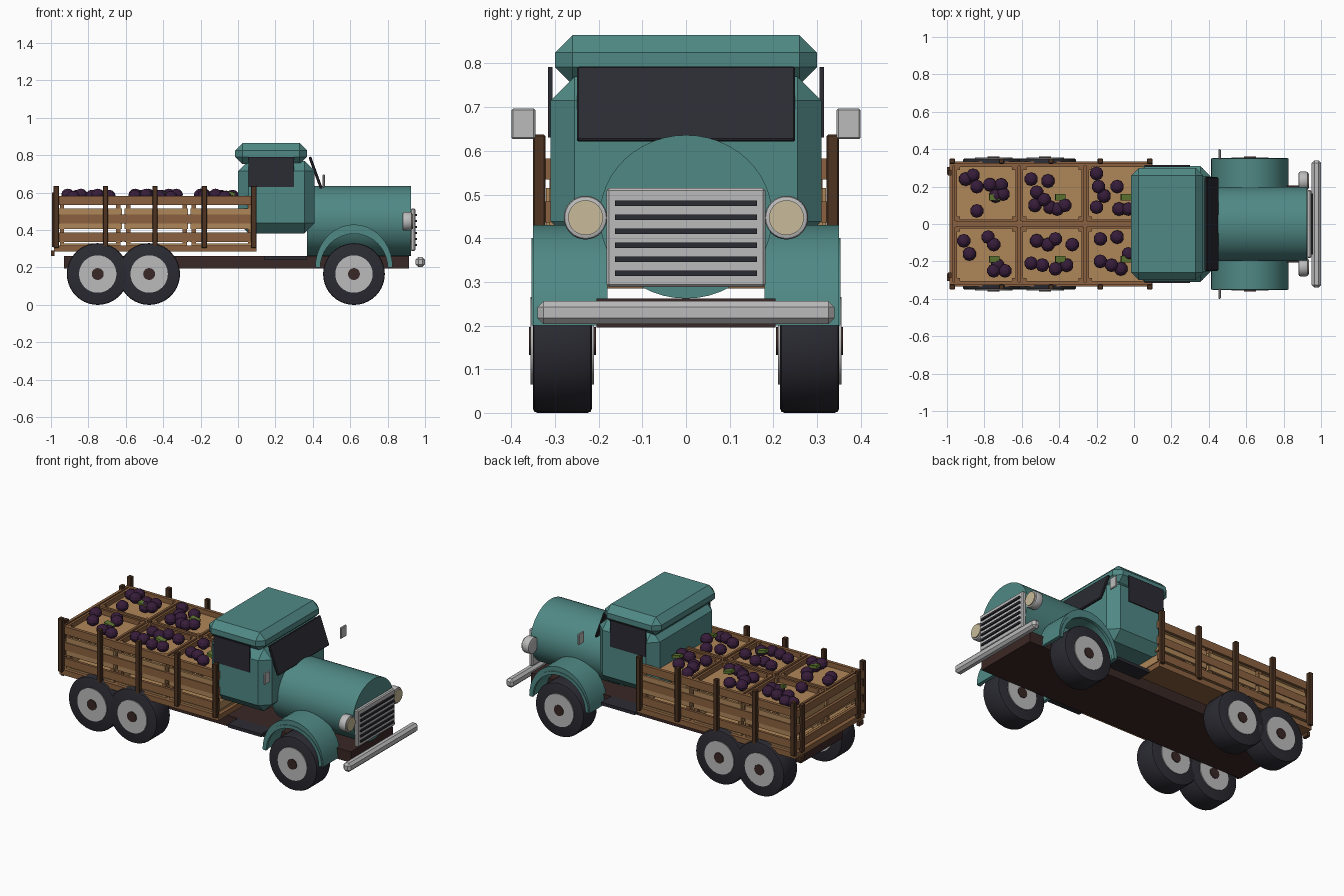
import bpy, bmesh, math
from mathutils import Matrix, Vector

if "Cube" in bpy.data.objects:
    bpy.data.objects.remove(bpy.data.objects["Cube"])


def mat(name, r, g, b):
    m = bpy.data.materials.new(name)
    m.diffuse_color = (r, g, b, 1)
    m.use_nodes = True
    m.node_tree.nodes["Principled BSDF"].inputs["Base Color"].default_value = m.diffuse_color
    return m


TEAL = mat("teal paint", .08, .25, .235)
DARK = mat("black rubber and glass", .024, .024, .033)
GREY = mat("light metal", .5, .5, .5)
CREAM = mat("cream lens", .58, .5, .33)
POST = mat("dark wood", .075, .034, .016)
SLAT = mat("mid wood", .26, .12, .05)
TAN = mat("pale wood", .43, .24, .1)
FRAME = mat("brown chassis", .042, .021, .019)
PLUM = mat("purple fruit", .038, .012, .042)
GREEN = mat("green leaf", .115, .19, .03)


def finish(name, bm, material, smooth=False):
    bmesh.ops.recalc_face_normals(bm, faces=bm.faces)
    me = bpy.data.meshes.new(name)
    bm.to_mesh(me)
    bm.free()
    me.materials.append(material)
    ob = bpy.data.objects.new(name, me)
    bpy.context.collection.objects.link(ob)
    if smooth:
        bpy.ops.object.select_all(action='DESELECT')
        ob.select_set(True)
        bpy.context.view_layer.objects.active = ob
        bpy.ops.object.shade_smooth_by_angle(angle=math.radians(35))
    return ob


def box(name, x, y, z, material, bevel=0, tilt=0):
    """Box from (min, max) ranges, optional chamfer and tilt about y."""
    bm = bmesh.new()
    bmesh.ops.create_cube(bm, size=1)
    bmesh.ops.scale(bm, vec=(x[1] - x[0], y[1] - y[0], z[1] - z[0]), verts=bm.verts)
    if bevel:
        bmesh.ops.bevel(bm, geom=bm.edges[:], offset=bevel, segments=1, affect='EDGES')
    c = Vector((sum(x) / 2, sum(y) / 2, sum(z) / 2))
    bmesh.ops.transform(bm, matrix=Matrix.Translation(c) @ Matrix.Rotation(tilt, 4, 'Y'), verts=bm.verts)
    return finish(name, bm, material)


def cyl(name, axis, centre, r, length, material, bevel=0, seg=32, squash=1):
    """Cylinder along x or y."""
    bm = bmesh.new()
    bmesh.ops.create_cone(bm, cap_ends=True, segments=seg, radius1=r, radius2=r, depth=length)
    if bevel:
        rims = [e for e in bm.edges if abs(e.verts[0].co.z - e.verts[1].co.z) < 1e-5]
        bmesh.ops.bevel(bm, geom=rims, offset=bevel, segments=2, profile=.5, affect='EDGES')
    rot = Matrix.Rotation(math.pi / 2, 4, 'Y' if axis == 'x' else 'X')
    bmesh.ops.transform(bm, matrix=Matrix.Translation(centre) @ Matrix.Diagonal((1, 1, squash, 1)) @ rot,
                        verts=bm.verts)
    return finish(name, bm, material, True)


def arch(name, cx, cz, outer, inner, y0, y1, material, n=20):
    """Half-ring in the xz plane extruded along y; outer and inner are (rx, rz)."""
    bm = bmesh.new()
    rings = []
    for i in range(n + 1):
        a = math.pi * i / n
        rings.append([bm.verts.new((cx + r[0] * math.cos(a), y, cz + r[1] * math.sin(a)))
                      for r, y in ((outer, y0), (outer, y1), (inner, y1), (inner, y0))])
    for a, b in zip(rings, rings[1:]):
        for k in range(4):
            bm.faces.new((a[k], a[(k + 1) % 4], b[(k + 1) % 4], b[k]))
    bm.faces.new(rings[0])
    bm.faces.new(rings[-1][::-1])
    return finish(name, bm, material, True)


def span(s, a, b):
    """Mirror the range a..b across y = 0 for s = -1."""
    return (a, b) if s > 0 else (-b, -a)


# chassis, bumper
box("chassis", (-.93, .915), (-.205, .205), (.195, .262), FRAME)
box("front_bumper", (.95, 1), (-.34, .34), (.203, .256), GREY, .014)

# cab, roof, windscreen, hood
box("cab_body", (0, .41), (-.31, .31), (.383, .77), TEAL, .055)
box("cab_roof", (-.015, .37), (-.3, .3), (.752, .865), TEAL, .04)
box("windscreen", (.407, .422), (-.25, .25), (.617, .797), DARK, .004, tilt=-math.radians(20))
cyl("hood", 'x', (.647, 0, .449), .198, .556, TEAL, seg=48, squash=.945)

# grille
box("grille_plate", (.922, .948), (-.182, .182), (.288, .515), GREY, .006)
for i in range(6):
    z = .32 + i * .032
    box("grille_slot", (.944, .957), (-.163, .163), (z - .006, z + .006), DARK)

for s in (1, -1):
    # cab side details
    box("side_window", (.055, .30), span(s, .306, .316), (.63, .792), DARK)
    box("mirror", (.452, .464), span(s, .345, .4), (.627, .697), GREY, .004)
    box("running_board", (.14, .37), span(s, .2, .3), (.243, .262), DARK)
    # headlights
    cyl("headlight_shell", 'x', (.905, s * .23, .447), .05, .05, GREY, .008)
    cyl("headlight_lens", 'x', (.93, s * .23, .447), .04, .012, CREAM)
    # front fenders with a lip round the wheel
    y = span(s, .18, .35)
    arch("front_fender", .62, .2, (.207, .23), (.185, .19), y[0], y[1], TEAL)
    y = span(s, .335, .354)
    arch("fender_lip", .62, .2, (.2, .2), (.18, .18), y[0], y[1], TEAL)
    # wheels
    for x in (-.75, -.475, .62):
        cyl("tyre", 'y', (x, s * .283, .165), .165, .135, DARK, .01, 40)
        cyl("rim", 'y', (x, s * .283, .165), .1, .145, GREY, 0, 32)
        cyl("hub", 'y', (x, s * .283, .165), .032, .154, FRAME, 0, 16)
    # bed side posts and slats
    for i in range(5):
        x = -.972 + i * .264
        box("bed_post", (x - .014, x + .014), span(s, .322, .35), (.305, .637), POST, .003)
    for z in (.338, .436, .534):
        box("bed_side_slat", (-.98, .095), span(s, .31, .326), (z, z + .048), SLAT)
    box("tail_block", (-1, -.98), span(s, .265, .305), (.262, .29), POST)
    box("tail_post", (-.995, -.975), span(s, .26, .29), (.31, .6), POST)

# bed floor and tailgate
box("bed_floor", (-.985, .1), (-.335, .335), (.285, .318), SLAT)
for z in (.338, .436, .534):
    box("tailgate_slat", (-.986, -.968), (-.33, .33), (z, z + .048), SLAT)

# slatted crates
for cx in (-.79, -.437, -.085):
    for cy in (-.165, .165):
        x0, x1, y0, y1 = cx - .163, cx + .163, cy - .148, cy + .148
        box("crate_fill", (x0, x1), (y0, y1), (.54, .552), TAN)
        box("crate_base", (x0, x1), (y0, y1), (.318, .328), TAN)
        for z, h, m in ((.335, .045, TAN), (.405, .045, TAN), (.475, .04, TAN), (.54, .042, SLAT)):
            for y in (y0, y1):
                box("crate_long_slat", (x0, x1), (y - .007, y + .007), (z, z + h), m)
            for x in (x0, x1):
                box("crate_end_slat", (x - .007, x + .007), (y0, y1), (z, z + h), m)
        for x in (x0 + .012, x1 - .012):
            for y in (y0 + .012, y1 - .012):
                box("crate_corner", (x - .012, x + .012), (y - .012, y + .012), (.32, .58), SLAT)
        # leaf sprig
        box("leaf", (cx + .015, cx + .07), (cy - .04, cy - .005), (.588, .606), GREEN, tilt=.25)

# fruit piled in the crates: x, y in hundredths
FRUIT = [(-90, 24), (-86, 26), (-84, 20), (-77, 21), (-71, 21), (-84, 7), (-74, 15), (-70, 16),
         (-55, 24), (-46, 23), (-52, 17), (-48, 13), (-53, 10), (-41, 8), (-37, 10), (-45, 9),
         (-20, 27), (-19, 20), (-16, 15), (-9, 20), (-20, 9), (-8, 8), (-3, 8),
         (-91, -9), (-88, -16), (-78, -7), (-75, -11), (-73, -22), (-69, -25), (-75, -25),
         (-52, -9), (-42, -8), (-33, -11), (-46, -11), (-55, -21), (-49, -22), (-36, -22), (-42, -24),
         (-18, -8), (-9, -7), (-18, -20), (-12, -22), (-7, -24), (-3, -16)]
for i, (x, y) in enumerate(FRUIT):
    bm = bmesh.new()
    bmesh.ops.create_uvsphere(bm, u_segments=10, v_segments=6, radius=.037)
    bmesh.ops.scale(bm, vec=(1, 1, .85), verts=bm.verts)
    bmesh.ops.translate(bm, vec=(x / 100, y / 100, .578 + .006 * (i % 3)), verts=bm.verts)
    finish("fruit", bm, PLUM)
